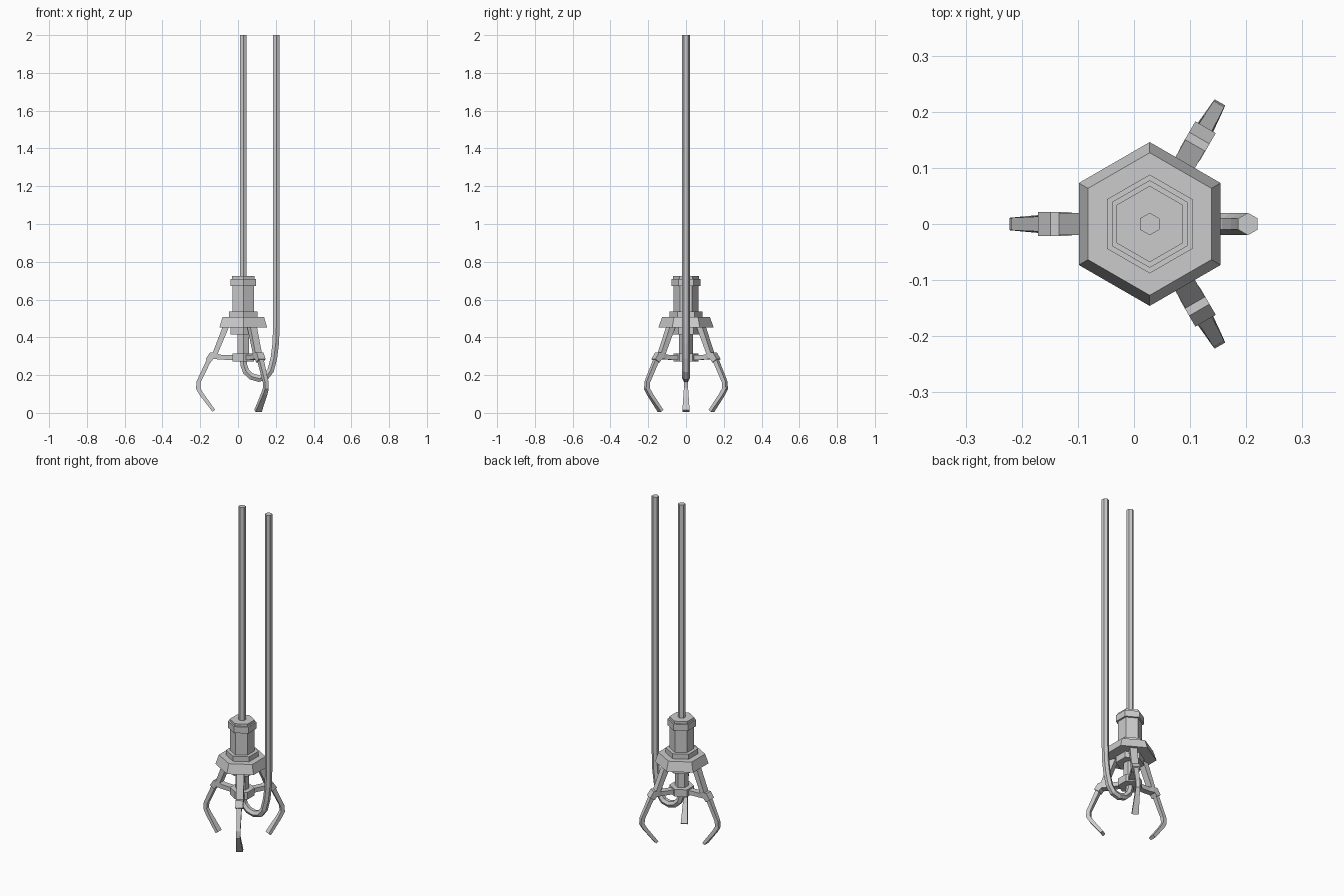
import bpy, bmesh, math
from mathutils import Vector, Matrix

cube = bpy.data.objects.get("Cube")
if cube:
    bpy.data.objects.remove(cube, do_unlink=True)

AXIS_X = 0.028  # vertical axis of the claw body

# single grey metal
metal = bpy.data.materials.new("grey_metal")
metal.use_nodes = True
GREY = (0.6, 0.6, 0.6, 1.0)
metal.diffuse_color = GREY
metal.node_tree.nodes["Principled BSDF"].inputs["Base Color"].default_value = GREY


def loft(name, rings, matrix):
    """Skin a list of equal-sized point rings and cap both ends."""
    bm = bmesh.new()
    loops = [[bm.verts.new(p) for p in ring] for ring in rings]
    n = len(loops[0])
    for a, b in zip(loops, loops[1:]):
        for i in range(n):
            j = (i + 1) % n
            bm.faces.new((a[i], a[j], b[j], b[i]))
    bm.faces.new(loops[0][::-1])
    bm.faces.new(loops[-1])
    bmesh.ops.recalc_face_normals(bm, faces=bm.faces)
    mesh = bpy.data.meshes.new(name)
    bm.to_mesh(mesh)
    bm.free()
    mesh.materials.append(metal)
    obj = bpy.data.objects.new(name, mesh)
    obj.matrix_world = matrix
    bpy.context.collection.objects.link(obj)
    return obj


def sweep(name, path, section, matrix):
    """Sweep a section along (x, z, width, thickness) points in the XZ plane."""
    pts = [Vector((p[0], 0, p[1])) for p in path]
    rings = []
    for i, p in enumerate(pts):
        into = (p - pts[i - 1]).normalized() if i else (pts[1] - p).normalized()
        out = (pts[i + 1] - p).normalized() if i < len(pts) - 1 else into
        t = (into + out).normalized()
        side = Vector((-t.z, 0, t.x)) / max(t.dot(into), 0.5)  # mitred corner
        w, th = path[i][2:]
        rings.append([p + Vector((0, u * w, 0)) + side * (v * th) for u, v in section])
    return loft(name, rings, matrix)


def hex_part(name, profile):
    """Six-sided turned part from (radius, z) points."""
    angles = [math.radians(90 + 60 * i) for i in range(6)]
    rings = [[(r * math.cos(a), r * math.sin(a), z) for a in angles] for r, z in profile]
    return loft(name, rings, Matrix.Translation((AXIS_X, 0, 0)))


# central column, top to bottom
hex_part("hanging_rod", [(0.02, 0.70), (0.02, 2.0)])
hex_part("top_cap", [(0.078, 0.672), (0.078, 0.71), (0.068, 0.71), (0.068, 0.724)])
hex_part("motor_body", [(0.066, 0.53), (0.066, 0.675)])
hex_part("collar", [(0.088, 0.50), (0.088, 0.537)])
hex_part("skirt", [(0.146, 0.452), (0.127, 0.507)])
hex_part("lower_collar", [(0.078, 0.415), (0.078, 0.455)])
hex_part("piston", [(0.036, 0.28), (0.036, 0.42)])
hex_part("lower_hub", [(0.067, 0.272), (0.067, 0.315)])

# cable looping from under the hub up beside the rod
HEX = [(math.sin(math.radians(60 * i)), math.cos(math.radians(60 * i))) for i in range(6)]
HEX = [(v, u) for u, v in HEX]
cable = [(0.028, 0.29), (0.030, 0.255), (0.042, 0.22), (0.07, 0.193), (0.11, 0.182),
         (0.148, 0.192), (0.173, 0.225), (0.19, 0.29), (0.20, 0.37), (0.203, 0.47),
         (0.203, 2.0)]
sweep("cable", [(x, z, 0.02, 0.02) for x, z in cable], HEX, Matrix.Identity(4))

# three arms around the axis: strut, link with knuckle, finger
RECT = [(-0.5, -0.5), (0.5, -0.5), (0.5, 0.5), (-0.5, 0.5)]
STRUT = [(0.09, 0.462, 0.04, 0.032), (0.153, 0.305, 0.04, 0.026)]
LINK = [(0.05, 0.293, 0.036, 0.026), (0.125, 0.295, 0.036, 0.026),
        (0.148, 0.302, 0.042, 0.032), (0.168, 0.302, 0.042, 0.034),
        (0.186, 0.276, 0.042, 0.032)]
FINGER = [(0.172, 0.30, 0.028, 0.024), (0.236, 0.165, 0.022, 0.022),
          (0.239, 0.13, 0.022, 0.022), (0.222, 0.10, 0.026, 0.021),
          (0.156, 0.011, 0.038, 0.017)]
for label, angle in (("right", 180), ("back", 60), ("front", -60)):
    m = Matrix.Translation((AXIS_X, 0, 0)) @ Matrix.Rotation(math.radians(angle), 4, "Z")
    sweep(label + "_strut", STRUT, RECT, m)
    sweep(label + "_link", LINK, RECT, m)
    sweep(label + "_finger", FINGER, RECT, m)
